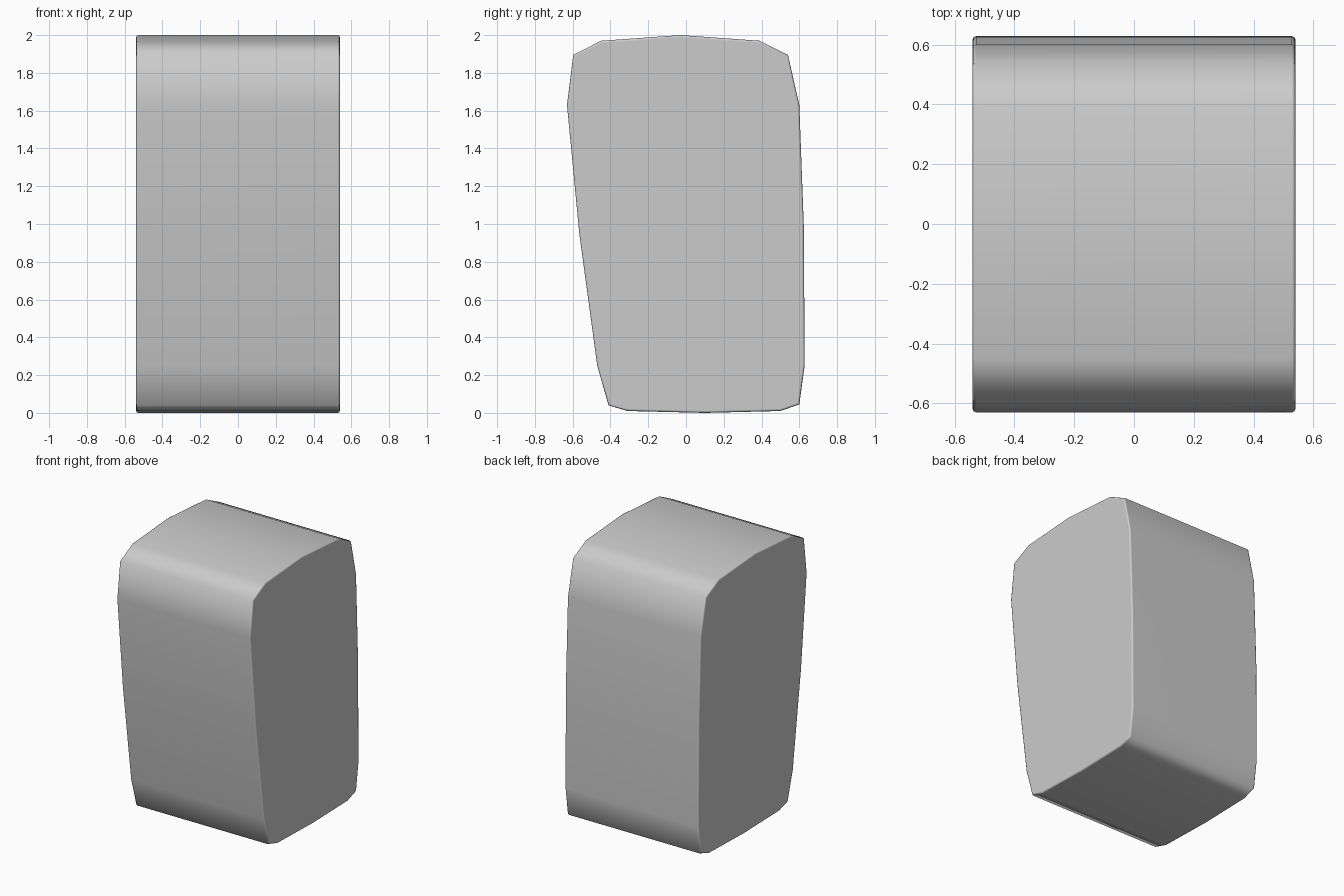
import bpy, bmesh

if "Cube" in bpy.data.objects:
    bpy.data.objects.remove(bpy.data.objects["Cube"])

# Side profile (y, z), counter-clockwise seen from the right
PROFILE = [(-0.41, 0.04), (-0.31, 0.01), (0.10, 0.0), (0.50, 0.01), (0.60, 0.045),
           (0.628, 0.25), (0.624, 0.98), (0.60, 1.63), (0.54, 1.895), (0.39, 1.97),
           (-0.03, 2.0), (-0.45, 1.97), (-0.597, 1.895), (-0.63, 1.63),
           (-0.565, 0.95), (-0.47, 0.25)]
HALF_WIDTH = 0.54

# Extrude the profile across the width
bm = bmesh.new()
left = bm.faces.new([bm.verts.new((-HALF_WIDTH, y, z)) for y, z in PROFILE])
ext = bmesh.ops.extrude_face_region(bm, geom=[left], use_keep_orig=True)
moved = [v for v in ext["geom"] if isinstance(v, bmesh.types.BMVert)]
bmesh.ops.translate(bm, verts=moved, vec=(2 * HALF_WIDTH, 0, 0))
bmesh.ops.recalc_face_normals(bm, faces=bm.faces)

# Small rounded rim around both end faces
rim = [e for e in bm.edges if abs(e.verts[0].co.x - e.verts[1].co.x) < 1e-5]
bmesh.ops.bevel(bm, geom=rim, offset=0.012, segments=2, profile=0.5, affect="EDGES")
for f in bm.faces:
    f.smooth = True

mesh = bpy.data.meshes.new("rounded_block")
bm.to_mesh(mesh)
bm.free()
block = bpy.data.objects.new("rounded_block", mesh)
bpy.context.collection.objects.link(block)

# Keep the large end faces flat while the rim shades smoothly
normals = block.modifiers.new("weighted_normals", "WEIGHTED_NORMAL")
normals.keep_sharp = True
